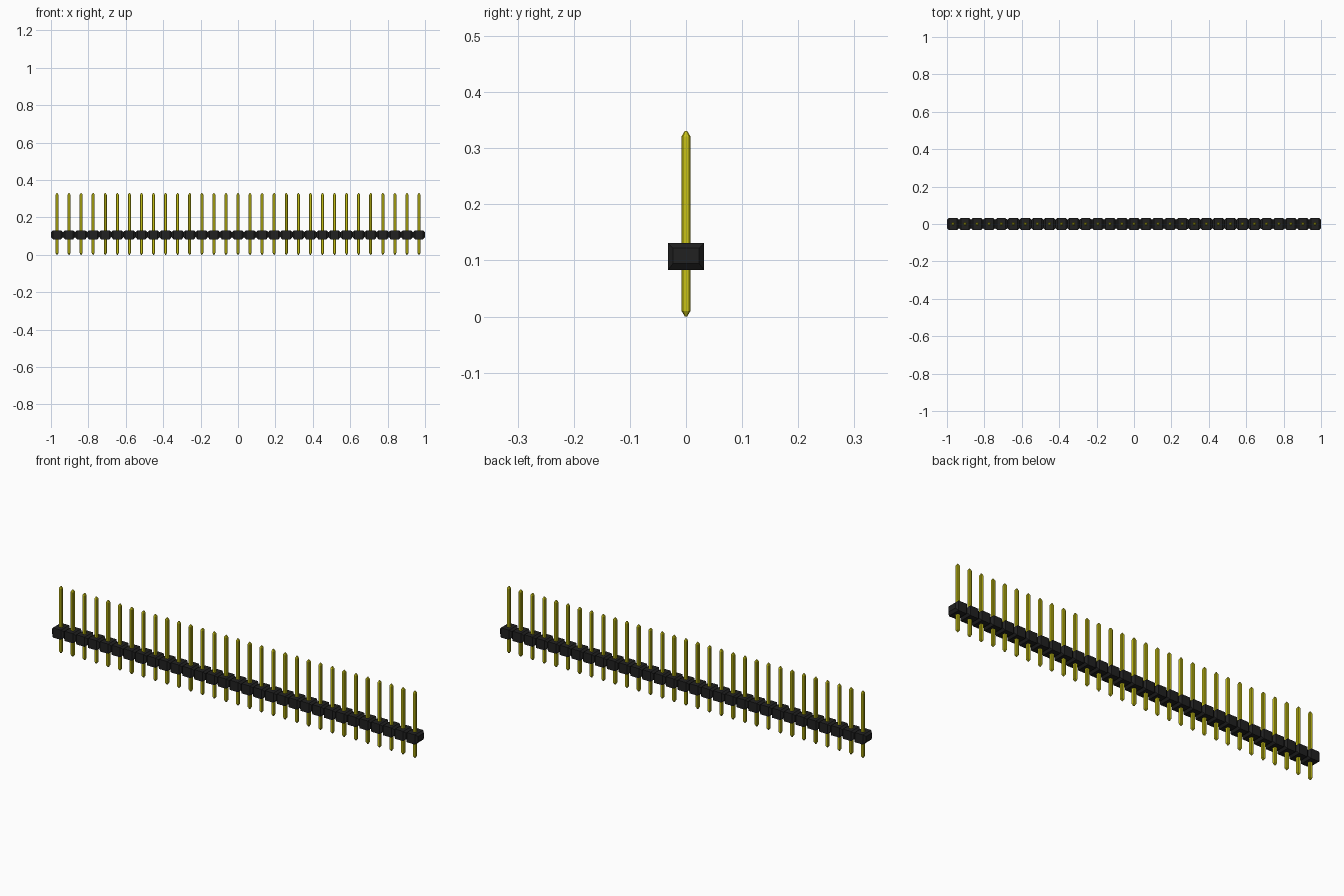
import bpy, bmesh

cube = bpy.data.objects.get("Cube")
if cube:
    bpy.data.objects.remove(cube, do_unlink=True)

COUNT = 31
PITCH = 2 / COUNT
HALF = PITCH / 2


def material(name, rgb):
    mat = bpy.data.materials.new(name)
    mat.use_nodes = True
    mat.diffuse_color = (*rgb, 1)
    mat.node_tree.nodes["Principled BSDF"].inputs["Base Color"].default_value = (*rgb, 1)
    return mat


def loft(name, rings, mat):
    """Closed mesh skinned through equal-sized rings, with flat caps."""
    bm = bmesh.new()
    loops = [[bm.verts.new(p) for p in ring] for ring in rings]
    n = len(loops[0])
    for a, b in zip(loops, loops[1:]):
        for i in range(n):
            j = (i + 1) % n
            bm.faces.new((a[i], a[j], b[j], b[i]))
    bm.faces.new(loops[0][::-1])
    bm.faces.new(loops[-1])
    bmesh.ops.recalc_face_normals(bm, faces=bm.faces)
    mesh = bpy.data.meshes.new(name)
    bm.to_mesh(mesh)
    bm.free()
    mesh.materials.append(mat)
    return mesh


def block_ring(x, y, low, high):
    return [(x, -y, low), (x, y, low), (x, y, high), (x, -y, high)]


def pin_ring(z, r):
    # Square section with small cut corners
    c = r * 0.65
    return [(r, -c, z), (r, c, z), (c, r, z), (-c, r, z),
            (-r, c, z), (-r, -c, z), (-c, -r, z), (c, -r, z)]


black = material("black plastic", (0.015, 0.015, 0.015))
gold = material("yellow metal", (0.58, 0.54, 0.008))

# Housing segment with tapered ends
end, shoulder = HALF, HALF - 0.01
block_mesh = loft("housing_segment", [
    block_ring(-end, 0.023, 0.095, 0.122),
    block_ring(-shoulder, 0.032, 0.083, 0.131),
    block_ring(shoulder, 0.032, 0.083, 0.131),
    block_ring(end, 0.023, 0.095, 0.122)], black)

# Pin with pointed tips
pin_mesh = loft("pin", [
    pin_ring(0, 0.002), pin_ring(0.01, 0.008),
    pin_ring(0.321, 0.008), pin_ring(0.331, 0.002)], gold)

# Repeat along the row
for i in range(COUNT):
    for mesh in (block_mesh, pin_mesh):
        obj = bpy.data.objects.new(f"{mesh.name}_{i + 1}", mesh)
        obj.location.x = (i - (COUNT - 1) / 2) * PITCH
        bpy.context.collection.objects.link(obj)
